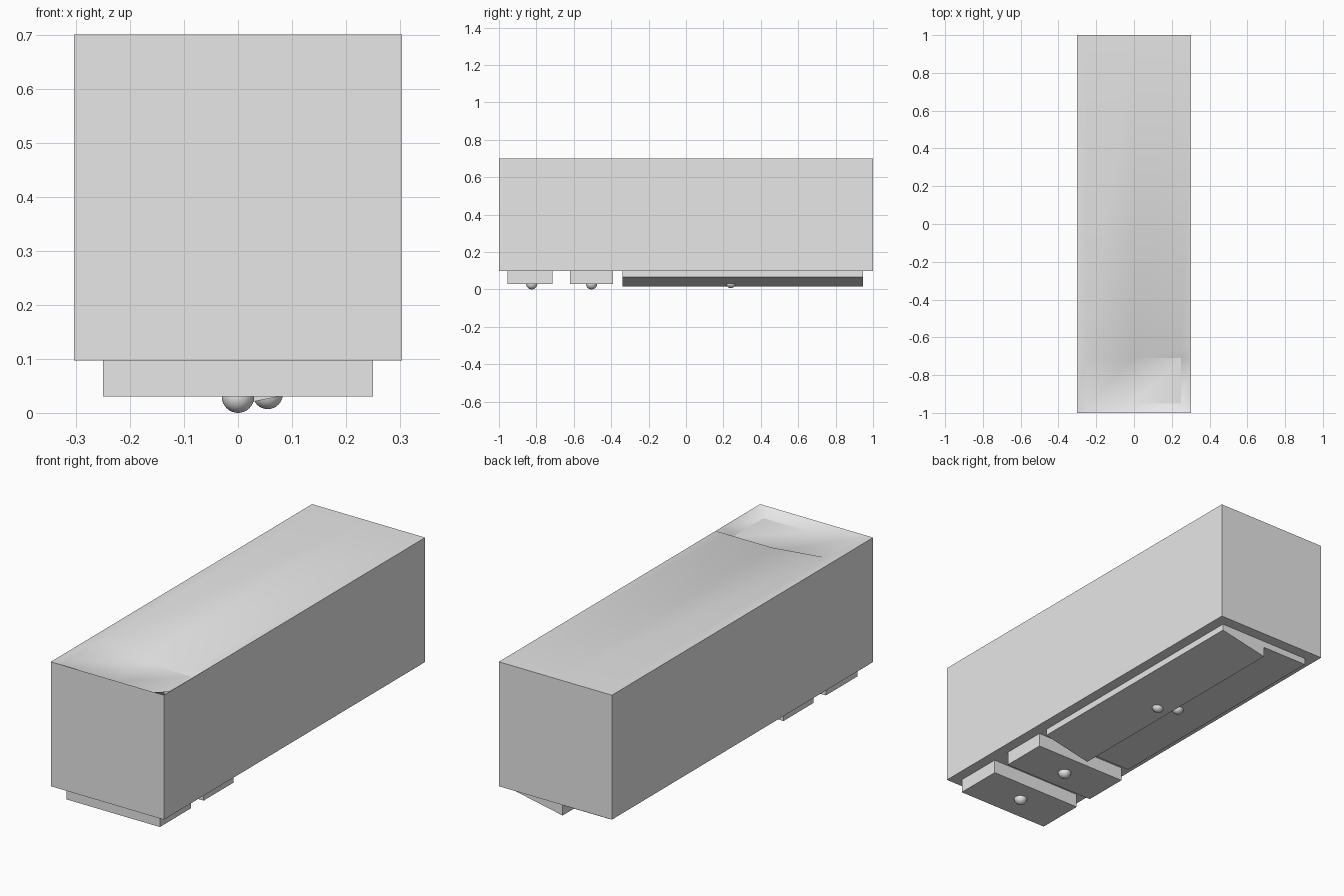
import bpy
import bmesh
import math
from mathutils import Vector

old = bpy.data.objects.get("Cube")
if old:
    bpy.data.objects.remove(old, do_unlink=True)

# Single plain grey
grey = bpy.data.materials.new("light_grey")
grey.use_nodes = True
grey.diffuse_color = (0.8, 0.8, 0.8, 1)
grey.node_tree.nodes["Principled BSDF"].inputs["Base Color"].default_value = grey.diffuse_color


def finish(name, bm):
    """Turn a bmesh into a smooth object with sharp corners kept."""
    bmesh.ops.recalc_face_normals(bm, faces=bm.faces)
    for face in bm.faces:
        face.smooth = True
    mesh = bpy.data.meshes.new(name)
    bm.to_mesh(mesh)
    bm.free()
    mesh.set_sharp_from_angle(angle=math.radians(30))
    mesh.materials.append(grey)
    obj = bpy.data.objects.new(name, mesh)
    bpy.context.collection.objects.link(obj)
    return obj


def box(low, high):
    bm = bmesh.new()
    bmesh.ops.create_cube(bm, size=1)
    low, high = Vector(low), Vector(high)
    for v in bm.verts:
        v.co = (low + high) / 2 + v.co * (high - low)
    return bm


def prism(name, profile, y0, y1):
    """Extrude an x-z profile along y."""
    bm = bmesh.new()
    face = bm.faces.new([bm.verts.new((x, y0, z)) for x, z in profile])
    grown = bmesh.ops.extrude_face_region(bm, geom=[face])["geom"]
    for v in grown:
        if isinstance(v, bmesh.types.BMVert):
            v.co.y = y1
    return finish(name, bm)


def knob(name, x, y, z, radius):
    bm = bmesh.new()
    bmesh.ops.create_uvsphere(bm, u_segments=32, v_segments=16, radius=radius)
    bmesh.ops.translate(bm, verts=bm.verts, vec=(x, y, z))
    return finish(name, bm)


BASE, TOP, HALF = 0.097, 0.7, 0.303

# Body with a shallow sunken tray near the front of its top
body = box((-HALF, -1, BASE), (HALF, 1, TOP))
cuts = [((x, 0, 0), (1, 0, 0)) for x in (-0.25, 0, 0.25)]
cuts += [((0, y, 0), (0, 1, 0)) for y in (-0.95, -0.71, -0.66)]
for point, normal in cuts:
    bmesh.ops.bisect_plane(body, geom=body.verts[:] + body.edges[:] + body.faces[:],
                           plane_co=point, plane_no=normal)
for v in body.verts:
    if v.co.z > 0.6 and -0.01 < v.co.x < 0.26 and -0.96 < v.co.y < -0.7:
        v.co.z -= 0.035
finish("body", body)

# Two short drawers with round knobs
for name, y0, y1 in (("front", -0.955, -0.715), ("middle", -0.62, -0.39)):
    finish(name + "_drawer", box((-0.25, y0, 0.03), (0.25, y1, BASE)))
    knob(name + "_drawer_knob", 0, (y0 + y1) / 2 + 0.01 * (name == "front"), 0.03, 0.03)

# Long pair of doors: one flat, one tilted open
prism("flat_door", [(-0.25, BASE), (-0.25, 0.065), (0, 0.065), (0, BASE)], -0.34, 0.945)
prism("tilted_door", [(0, BASE), (0, 0.015), (0.25, 0.065), (0.25, BASE)], -0.34, 0.945)
knob("tilted_door_knob", 0.055, 0.24, 0.035, 0.028)
knob("flat_door_knob", -0.065, 0.24, 0.07, 0.028)
